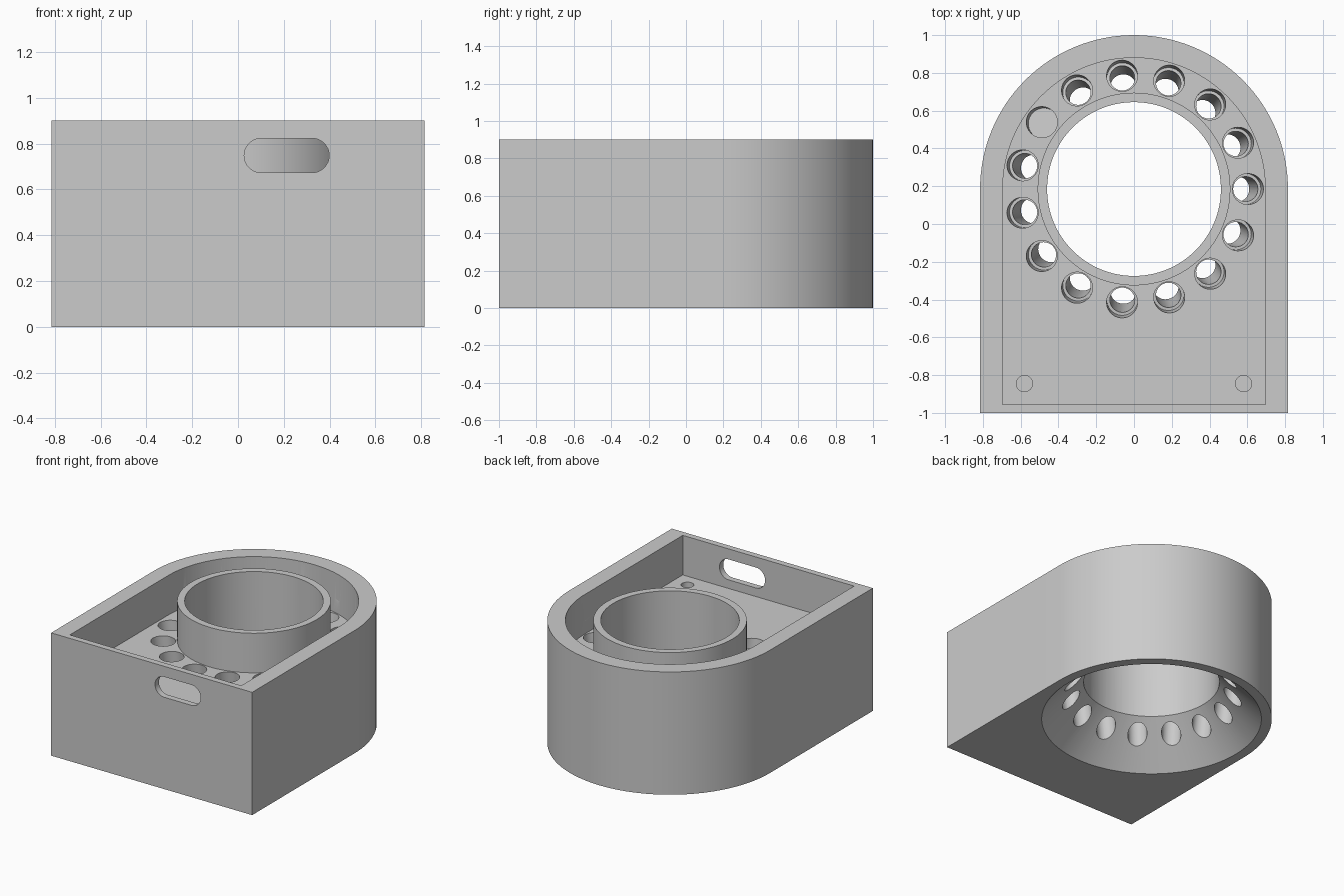
import bpy, bmesh
from math import pi, sin, cos, atan2
from mathutils import Matrix, Vector

if "Cube" in bpy.data.objects:
    bpy.data.objects.remove(bpy.data.objects["Cube"], do_unlink=True)

CY = 0.185        # y of the round end's centre
TOP, FLOOR = 0.90, 0.61

grey = bpy.data.materials.new("plain grey")
grey.use_nodes = True
grey.diffuse_color = (0.6, 0.6, 0.6, 1)
grey.node_tree.nodes["Principled BSDF"].inputs["Base Color"].default_value = (0.6, 0.6, 0.6, 1)


def finish(bm, name):
    bmesh.ops.recalc_face_normals(bm, faces=bm.faces)
    mesh = bpy.data.meshes.new(name)
    bm.to_mesh(mesh)
    bm.free()
    mesh.materials.append(grey)
    ob = bpy.data.objects.new(name, mesh)
    bpy.context.collection.objects.link(ob)
    return ob


def prism(name, points, depth):
    """Extrude a closed 3D outline along a vector."""
    bm = bmesh.new()
    face = bm.faces.new([bm.verts.new(p) for p in points])
    out = bmesh.ops.extrude_face_region(bm, geom=[face], use_keep_orig=True)
    bmesh.ops.translate(bm, vec=depth, verts=[v for v in out["geom"] if isinstance(v, bmesh.types.BMVert)])
    return finish(bm, name)


def arch(name, r, front, z0, z1):
    """Straight-sided block with a half-round back."""
    arc = [(r * cos(pi * i / 64), CY + r * sin(pi * i / 64), z0) for i in range(65)]
    return prism(name, [(-r, front, z0), (r, front, z0)] + arc, (0, 0, z1 - z0))


def rod(name, r, a, b, segs=32, r2=None):
    """Cylinder or cone from point a to point b."""
    a, b = Vector(a), Vector(b)
    bm = bmesh.new()
    rot = (b - a).to_track_quat("Z", "Y").to_matrix().to_4x4()
    bmesh.ops.create_cone(bm, cap_ends=True, segments=segs, radius1=r, radius2=r if r2 is None else r2,
                          depth=(b - a).length, matrix=Matrix.Translation((a + b) / 2) @ rot)
    return finish(bm, name)


def combine(target, tool, operation="DIFFERENCE"):
    mod = target.modifiers.new(tool.name, "BOOLEAN")
    mod.operation, mod.object, mod.solver = operation, tool, "EXACT"
    graph = bpy.context.evaluated_depsgraph_get()
    mesh = bpy.data.meshes.new_from_object(target.evaluated_get(graph))
    target.modifiers.clear()
    target.data = mesh
    bpy.data.objects.remove(tool, do_unlink=True)


# Outer shell with an open tray in its top
housing = arch("housing", 0.815, -1, 0, TOP)
combine(housing, arch("tray", 0.695, -0.955, FLOOR, TOP + 0.2))

# Central tube, bore and 45 degree cone below
combine(housing, rod("tube", 0.51, (0, CY, 0.4), (0, CY, TOP), 128), "UNION")
combine(housing, rod("bore", 0.46, (0, CY, -0.2), (0, CY, 1.2), 128))
combine(housing, rod("cone", 0.845, (0, CY, -0.1), (0, CY, 0.335), 128, 0.41))

# Ring of inward-leaning stepped holes
lean = 0.125


def ring_point(angle, z):
    r = 0.603 - lean * (FLOOR - z)
    return (r * cos(angle), CY + r * sin(angle), z)


for i in range(15):
    a = 2 * pi * i / 15
    combine(housing, rod("hole", 0.066, ring_point(a, -0.1), ring_point(a, 0.72)))
    combine(housing, rod("counterbore", 0.082, ring_point(a, 0.51), ring_point(a, 0.72)))

# Blind screw holes in the front corners
for side in (-1, 1):
    combine(housing, rod("screw_hole", 0.043, (side * 0.58, -0.845, 0.4), (side * 0.58, -0.845, 0.7)))

# Rounded cable slot through the front wall
slot = []
for cx, start in ((0.323, -pi / 2), (0.102, pi / 2)):
    for i in range(17):
        t = start + pi * i / 16
        slot.append((cx + 0.075 * cos(t), -1.1, 0.748 + 0.075 * sin(t)))
combine(housing, prism("slot", slot, (0, 0.25, 0)))

# Smooth walls with crisp rims
bpy.ops.object.select_all(action="DESELECT")
housing.select_set(True)
bpy.context.view_layer.objects.active = housing
bpy.ops.object.shade_smooth_by_angle(angle=pi / 6)
